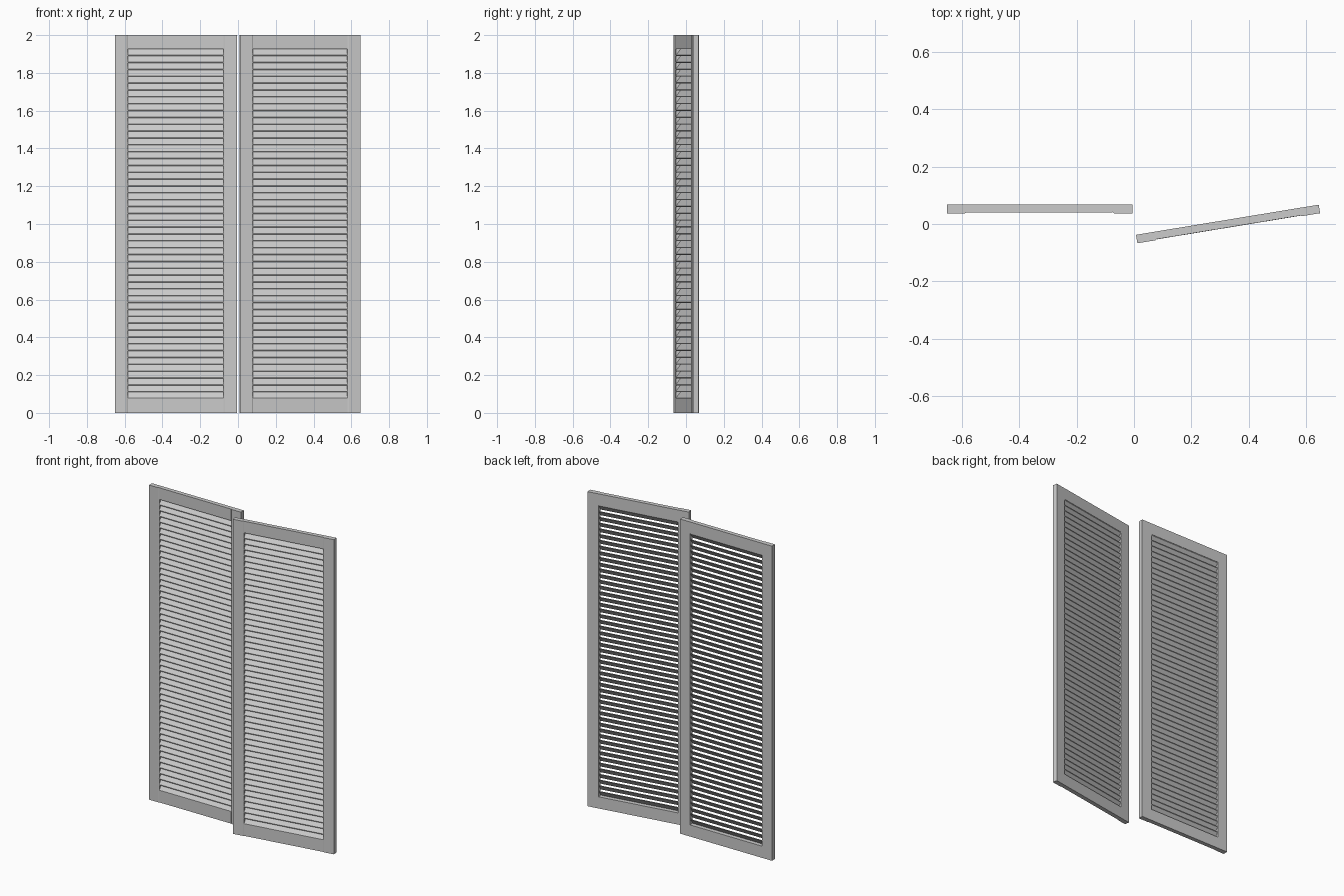
import bpy, math
from mathutils import Matrix

if "Cube" in bpy.data.objects:
    bpy.data.objects.remove(bpy.data.objects["Cube"])

W, H, T = 0.646, 2.0, 0.030      # shutter width, height, thickness
STILE, RAIL = 0.070, 0.074       # frame member widths
SLATS = 51

paint = bpy.data.materials.new("light grey paint")
paint.diffuse_color = (0.6, 0.6, 0.6, 1)
paint.use_nodes = True
paint.node_tree.nodes["Principled BSDF"].inputs["Base Color"].default_value = paint.diffuse_color


def prism(profile, place, lo, hi):
    """Extrude a closed 2D profile from lo to hi; place maps (a, b, t) to xyz."""
    n = len(profile)
    verts = [place(a, b, t) for t in (lo, hi) for a, b in profile]
    faces = [list(range(n)), list(range(n, 2 * n))]
    faces += [[i, (i + 1) % n, n + (i + 1) % n, n + i] for i in range(n)]
    return verts, faces


def make(name, parts, matrix):
    import bmesh
    verts, faces = [], []
    for v, f in parts:
        k = len(verts)
        verts += v
        faces += [[i + k for i in face] for face in f]
    me = bpy.data.meshes.new(name)
    me.from_pydata(verts, [], faces)
    bm = bmesh.new()
    bm.from_mesh(me)
    bmesh.ops.recalc_face_normals(bm, faces=bm.faces)
    bm.to_mesh(bm_target := me)
    bm.free()
    me.materials.append(paint)
    ob = bpy.data.objects.new(name, me)
    bpy.context.collection.objects.link(ob)
    ob.matrix_world = matrix


def upright(a, b, t):
    return (a, b, t)


def across(a, b, t):
    return (t, a, b)


def shutter(side, matrix):
    h, w = T / 2, W / 2
    inner = w - STILE
    # Upright stiles with a chamfered inner front edge
    for s, label in ((-1, "left"), (1, "right")):
        prof = [(s * w, -h), (s * (inner + 0.007), -h), (s * inner, -h + 0.004),
                (s * inner, h), (s * w, h)]
        make(f"{side}_shutter_{label}_stile", [prism(prof, upright, 0, H)], matrix)
    # Top and bottom rails, slightly recessed in front
    for label, z0, z1 in (("bottom", 0, RAIL), ("top", H - RAIL, H)):
        prof = [(-h + 0.003, z0), (h, z0), (h, z1), (-h + 0.003, z1)]
        make(f"{side}_shutter_{label}_rail", [prism(prof, across, -inner, inner)], matrix)
    # Louvre slats: front edge low, back edge high
    pitch = (H - 2 * RAIL) / SLATS
    slats = []
    for i in range(SLATS):
        z = RAIL + (i + 0.5) * pitch
        dy, dz, th = 0.0125, 0.0165, 0.0042
        prof = [(-dy, z - dz - th / 2), (dy, z + dz - th / 2),
                (dy, z + dz + th / 2), (-dy, z - dz + th / 2)]
        slats.append(prism(prof, across, -inner, inner))
    make(f"{side}_shutter_slats", slats, matrix)


# Closed shutter on the left, slightly opened shutter on the right
shutter("left", Matrix.Translation((-0.329, 0.0525, 0)))
shutter("right", Matrix.Translation((0.328, 0, 0)) @ Matrix.Rotation(math.radians(9.35), 4, 'Z'))
